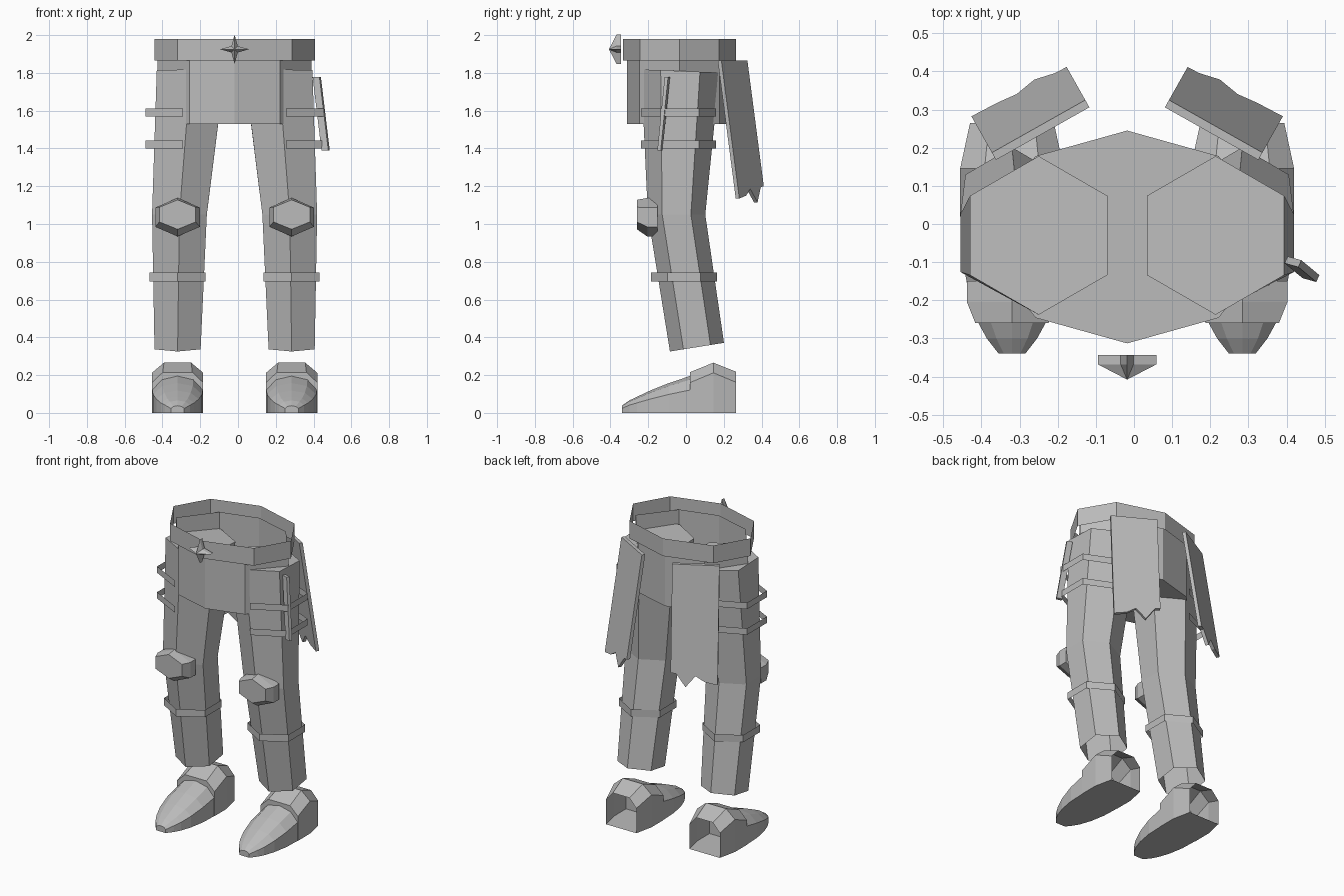
import bpy, math
from mathutils import Vector, Matrix

if "Cube" in bpy.data.objects:
    bpy.data.objects.remove(bpy.data.objects["Cube"])

CX, CY = -0.018, -0.04          # centre of the body
grey = bpy.data.materials.new("plain_grey")
grey.diffuse_color = (0.5, 0.5, 0.5, 1)
grey.use_nodes = True
grey.node_tree.nodes["Principled BSDF"].inputs["Base Color"].default_value = grey.diffuse_color


def make(name, verts, faces):
    me = bpy.data.meshes.new(name)
    me.from_pydata([tuple(v) for v in verts], [], faces)
    me.materials.append(grey)
    ob = bpy.data.objects.new(name, me)
    bpy.context.collection.objects.link(ob)
    return ob


def loft(name, rings, closed=True, start=False, end=False):
    """Skin a list of equal-length rings, with optional caps."""
    n = len(rings[0])
    faces = []
    for r in range(len(rings) - 1):
        for i in range(n if closed else n - 1):
            j = (i + 1) % n
            faces.append((r * n + i, r * n + j, (r + 1) * n + j, (r + 1) * n + i))
    if start:
        faces.append(tuple(reversed(range(n))))
    if end:
        faces.append(tuple(range((len(rings) - 1) * n, len(rings) * n)))
    return make(name, [v for ring in rings for v in ring], faces)


def hex_ring(x, y, z, hx, ry, slope=0.0):
    """Six-sided ring with corners front and back, tilted by slope along y."""
    pts = [(0, -1), (1, -.5), (1, .5), (0, 1), (-1, .5), (-1, -.5)]
    return [Vector((x + a * hx, y + b * ry, z + b * ry * slope)) for a, b in pts]


def octagon(x_side, y_side, x_mid, y_mid, z):
    pts = [(0, -y_mid), (x_side, -y_side), (x_mid, 0), (x_side, y_side),
           (0, y_mid), (-x_side, y_side), (-x_mid, 0), (-x_side, -y_side)]
    return [Vector((CX + a, CY + 0.006 + b, z)) for a, b in pts]


# Belt: open band, and hips: open-topped tub
loft("belt", [octagon(.303, .21, .425, .299, z) for z in (1.865, 1.98)])
loft("hips", [octagon(.24, .212, .407, .279, z) for z in (1.53, 1.91)], start=True)

# Four-pointed buckle with a raised centre
star = []
for y in (-.344, -.368):
    for i in range(8):
        r = .077 if i % 2 == 0 else .024
        a = i * math.pi / 4
        star.append((CX + r * math.sin(a), y, 1.925 + r * math.cos(a)))
star.append((CX, -.408, 1.925))
faces = [tuple(range(8))]
for i in range(8):
    j = (i + 1) % 8
    faces += [(i, i + 8, j + 8, j), (i + 8, 16, j + 8)]
make("buckle_star", star, faces)

for s, side in ((-1, "left"), (1, "right")):
    X = lambda d: CX + s * d

    # Leg, open at the ankle
    loft("leg_" + side, [
        hex_ring(X(.302), .058, .348, .122, .143, .16),
        hex_ring(X(.292), -.05, 1.05, .145, .152),
        hex_ring(X(.232), -.03, 1.81, .18, .208, -.04)], end=True)

    # Calf band
    loft("calf_band_" + side, [hex_ring(X(.302), -.01, z, .148, .174)
                               for z in (.695, .742)])

    # Thigh bands wrapped round the outer half of the leg
    for k, z in enumerate((1.422, 1.59)):
        path = [(.272, -.238), (.473, -.135), (.473, .07), (.272, .16)]
        loft(f"thigh_band_{side}_{k}", [[(X(a), b, z + dz) for a, b in path]
                                        for dz in (-.021, .021)], closed=False)

    # Knee pad: tapered six-sided block pointing forward
    pad = []
    for y, zc, hx, rz in ((-.15, 1.036, .118, .102), (-.205, 1.036, .118, .102),
                          (-.26, 1.05, .096, .078)):
        pad.append([Vector((X(.302) + hx * a, y, zc + rz * b)) for a, b in
                    ((0, -1), (1, -.5), (1, .5), (0, 1), (-1, .5), (-1, -.5))])
    loft("knee_pad_" + side, pad, start=True, end=True)

    # Boot toe: arched sections from ankle to tip
    toe = []
    for y, w, z in ((.02, .134, .195), (-.09, .13, .158), (-.19, .112, .118),
                    (-.26, .088, .085), (-.30, .066, .066), (-.34, .035, .038)):
        toe.append([(X(.302) + w * a, y, z * b) for a, b in
                    ((-1, 0), (-1, .62), (-.62, .9), (0, 1), (.62, .9), (1, .62), (1, 0))])
    loft("boot_toe_" + side, toe, start=True, end=True)

    # Boot ankle: bevelled hood, open at the heel
    heel = []
    for y, w, low, t, high in ((.02, .136, .16, .078, .215), (.145, .136, .212, .072, .266),
                               (.265, .11, .162, .06, .218)):
        heel.append([(X(.302) + a, y, z) for a, z in
                     ((-w, 0), (-w, low), (-t, high), (t, high), (w, low), (w, 0))])
    loft("boot_ankle_" + side, heel, start=True)

    # Hanging coat tail with a ragged lower edge (u runs outer to inner)
    outer, inner = Vector((.344, .168, 0)), Vector((.099, .306, 0))
    normal = Vector((.49, .87, 0))
    edge = [(0, 1.865), (0, 1.135), (.27, 1.15), (.47, 1.185), (.68, 1.115),
            (.88, 1.195), (1, 1.20), (1, 1.865)]
    tail = []
    for t in (0, .022):
        ring = []
        for u, z in edge:
            p = outer.lerp(inner, u) + normal * (t + .105 * (1.865 - z) / .7)
            ring.append((X(p.x), p.y, z))
        tail.append(ring)
    loft("coat_tail_" + side, tail, start=True, end=True)

# Slim rod strapped to the outside of one thigh
rod = []
for x, y, z in ((.464, -.138, 1.388), (.417, -.099, 1.778)):
    rod.append([Vector((x + a, y + b, z)) for a, b in
                ((-.022, -.004), (.014, -.014), (.022, .004), (-.014, .014))])
loft("thigh_rod", rod, start=True, end=True)

# Sole plates
for s, side in ((-1, "left"), (1, "right")):
    half = [(.11, .265), (.136, .145), (.134, .02), (.13, -.09), (.112, -.19),
            (.088, -.26), (.066, -.30), (.035, -.34)]
    pts = half + [(-a, b) for a, b in reversed(half)]
    make("sole_" + side, [(CX + s * .302 + a, b, 0) for a, b in pts],
         [tuple(reversed(range(len(pts))))])

# Make every face point outward
import bmesh
for ob in bpy.data.objects:
    bm = bmesh.new()
    bm.from_mesh(ob.data)
    bmesh.ops.recalc_face_normals(bm, faces=bm.faces)
    bm.to_mesh(ob.data)
    bm.free()
